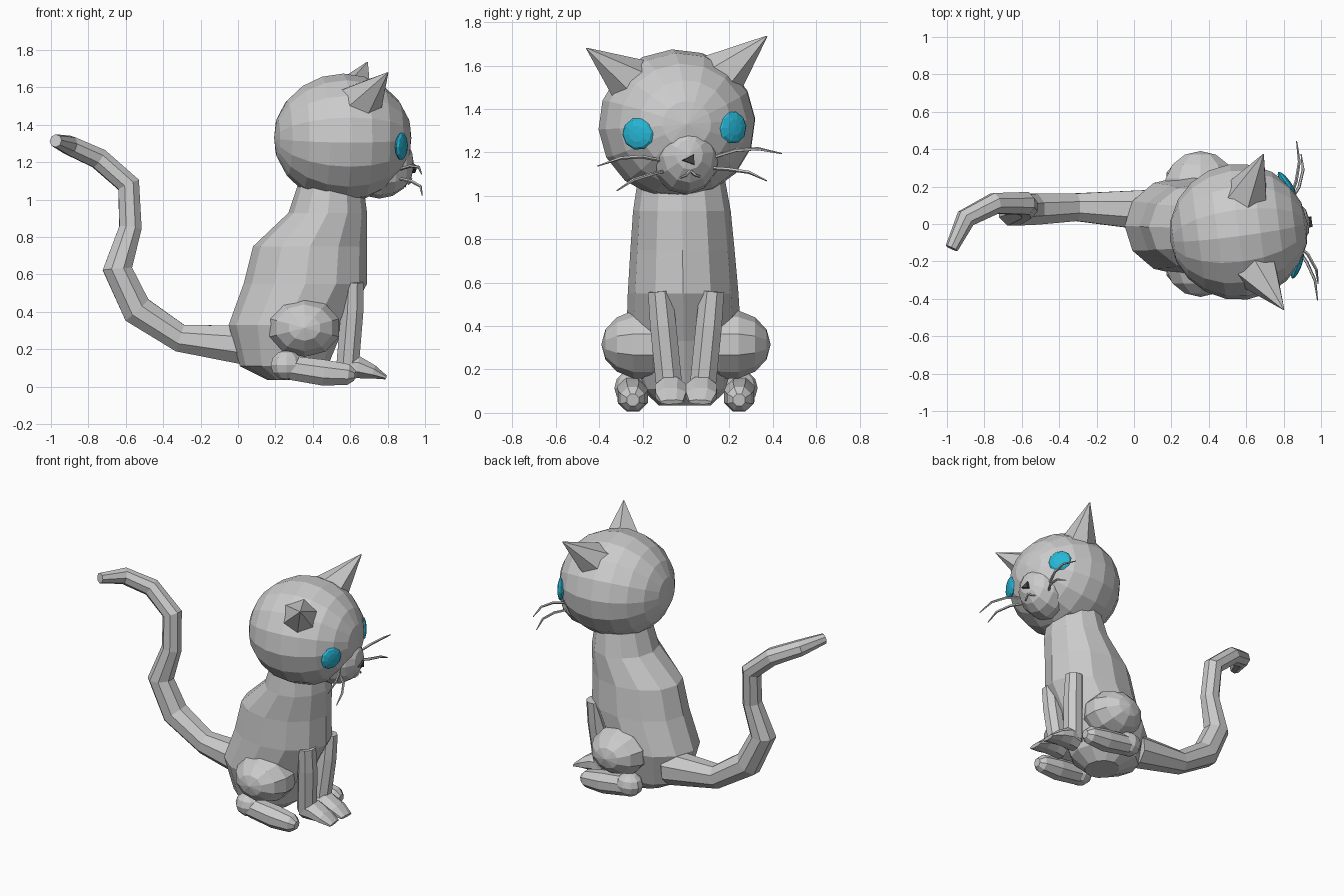
import bpy, bmesh
from math import sin, cos, pi, radians
from mathutils import Vector as V, Matrix as M

if "Cube" in bpy.data.objects:
    bpy.data.objects.remove(bpy.data.objects["Cube"])


def make(name, bm, mat=None, color=None):
    bmesh.ops.recalc_face_normals(bm, faces=bm.faces[:])
    me = bpy.data.meshes.new(name)
    bm.to_mesh(me)
    bm.free()
    ob = bpy.data.objects.new(name, me)
    bpy.context.collection.objects.link(ob)
    if mat:
        ob.data.transform(mat)
    if color:
        me.materials.append(color)
    return ob


def loft(name, rings, mat=None, color=None):
    bm = bmesh.new()
    vs = [[bm.verts.new(p) for p in r] for r in rings]
    n = len(vs[0])
    for a, b in zip(vs, vs[1:]):
        for i in range(n):
            j = (i + 1) % n
            bm.faces.new((a[i], a[j], b[j], b[i]))
    bm.faces.new(vs[0])
    bm.faces.new(vs[-1])
    return make(name, bm, mat, color)


def tube(name, pts, radii, sides=8, mat=None, color=None):
    # radius may be a number or a (sideways, upward) pair
    pts = [V(p) for p in pts]
    rings, side = [], None
    for k, p in enumerate(pts):
        d = (pts[min(k + 1, len(pts) - 1)] - pts[max(k - 1, 0)]).normalized()
        if side is None:
            side = V((0, 1, 0)) if abs(d.y) < 0.9 else V((1, 0, 0))
        side = (side - d * side.dot(d)).normalized()
        up = d.cross(side)
        r = radii[k]
        ra, rb = r if isinstance(r, tuple) else (r, r)
        rings.append([p + side * ra * cos(2 * pi * (i + .5) / sides)
                      + up * rb * sin(2 * pi * (i + .5) / sides) for i in range(sides)])
    return loft(name, rings, mat, color)


def ball(name, loc, size, seg, rings, rot=None, mat=None, color=None):
    bm = bmesh.new()
    bmesh.ops.create_uvsphere(bm, u_segments=seg, v_segments=rings, radius=1)
    m = M.Translation(loc) @ (rot or M()) @ M.Diagonal((*size, 1))
    bm.transform(m)
    return make(name, bm, mat, color)


def paint(name, rgb):
    m = bpy.data.materials.new(name)
    m.diffuse_color = (*rgb, 1)
    m.use_nodes = True
    m.node_tree.nodes["Principled BSDF"].inputs["Base Color"].default_value = m.diffuse_color
    return m


blue = paint("eye_blue", (0.02, 0.47, 0.67))
dark = paint("nose_dark", (0.06, 0.06, 0.06))

# torso: horizontal slices (z, back x, chest x, half width)
slices = [(.035, .16, .38, .12), (.11, .01, .48, .2), (.33, -.05, .57, .265),
          (.55, .03, .69, .255), (.75, .08, .69, .24), (.93, .27, .69, .225), (1.08, .32, .67, .2)]
N = 12
loft("torso", [[((a + b) / 2 + (b - a) / 2 * cos(2 * pi * i / N),
                 -.005 - .015 * z + w * sin(2 * pi * i / N), z) for i in range(N)]
               for z, a, b, w in slices])

# tail
tube("tail", [(.06, .075, .22), (-.31, .09, .26), (-.54, .08, .41), (-.645, .07, .63),
              (-.575, .09, .85), (-.585, .11, 1.08), (-.745, .11, 1.22), (-.9, .03, 1.29), (-.975, -.13, 1.315)],
     [.115, .08, .09, .085, .065, .065, .06, .055, .035])

# legs
for s, side in ((-1, "right"), (1, "left")):
    ball("thigh_" + side, (.355, s * .2, .315), (.2, .16, .19), 10, 7, M.Rotation(pi / 2, 4, 'X'))
    ball("heel_" + side, (.26, s * .25, .115), (.09, .08, .08), 10, 6)
    tube("hind_foot_" + side, [(.2, s * .25, .105), (.29, s * .25, .1), (.46, s * .245, .075), (.59, s * .245, .065),
                               (.625, s * .245, .06)], [.045, .07, .075, .06, .03])
    tube("front_leg_" + side, [(.615, s * .12, .56), (.61, s * .105, .4), (.585, s * .075, .1)],
         [(.06, .06), .065, .065])
    tube("front_foot_" + side, [(.56, s * .07, .1), (.64, s * .07, .105), (.72, s * .07, .08), (.79, s * .065, .05)],
         [.065, (.08, .065), (.075, .04), (.055, .012)])

# head group: built facing +x, then tilted and turned
H = M.Translation((.56, -.042, 1.33)) @ M.Rotation(radians(7.5), 4, 'Z') @ M.Rotation(radians(3.8), 4, 'X')
ball("head", (0, 0, 0), (.345, .365, .37), 16, 10, M.Rotation(pi / 2, 4, 'Y'), H)
ball("muzzle", (.2, 0, -.14), (.185, .165, .185), 12, 8, M.Rotation(pi / 2, 4, 'Y'), H)
tube("nose", [(.33, 0, -.165), (.395, 0, -.165)], [(.045, .032), (.035, .026)], 3, H, dark)
for s, side in ((-1, "right"), (1, "left")):
    tube("ear_" + side, [(.065, s * .195, .195), (.185, s * .42, .378)], [.13, .003], 6, H)
    ball("eye_" + side, (.288, s * .22, -.03), (.075, .078, .022), 10, 6,
         M.Rotation(s * radians(28.5), 4, 'Z') @ M.Rotation(pi / 2, 4, 'Y'), H, blue)
    tube("whisker_upper_" + side, [(.29, s * .12, -.16), (.34, s * .22, -.135), (.37, s * .32, -.135),
                                   (.37, s * .43, -.165)], [.008, .009, .008, .003], 5, H)
    tube("whisker_lower_" + side, [(.29, s * .11, -.21), (.35, s * .18, -.22), (.385, s * .27, -.24),
                                   (.385, s * .35, -.285)], [.008, .009, .008, .003], 5, H)
    tube("mouth_" + side, [(.37, 0, -.215), (.365, s * .02, -.235), (.35, s * .045, -.245)],
         [.007, .007, .005], 5, H)
